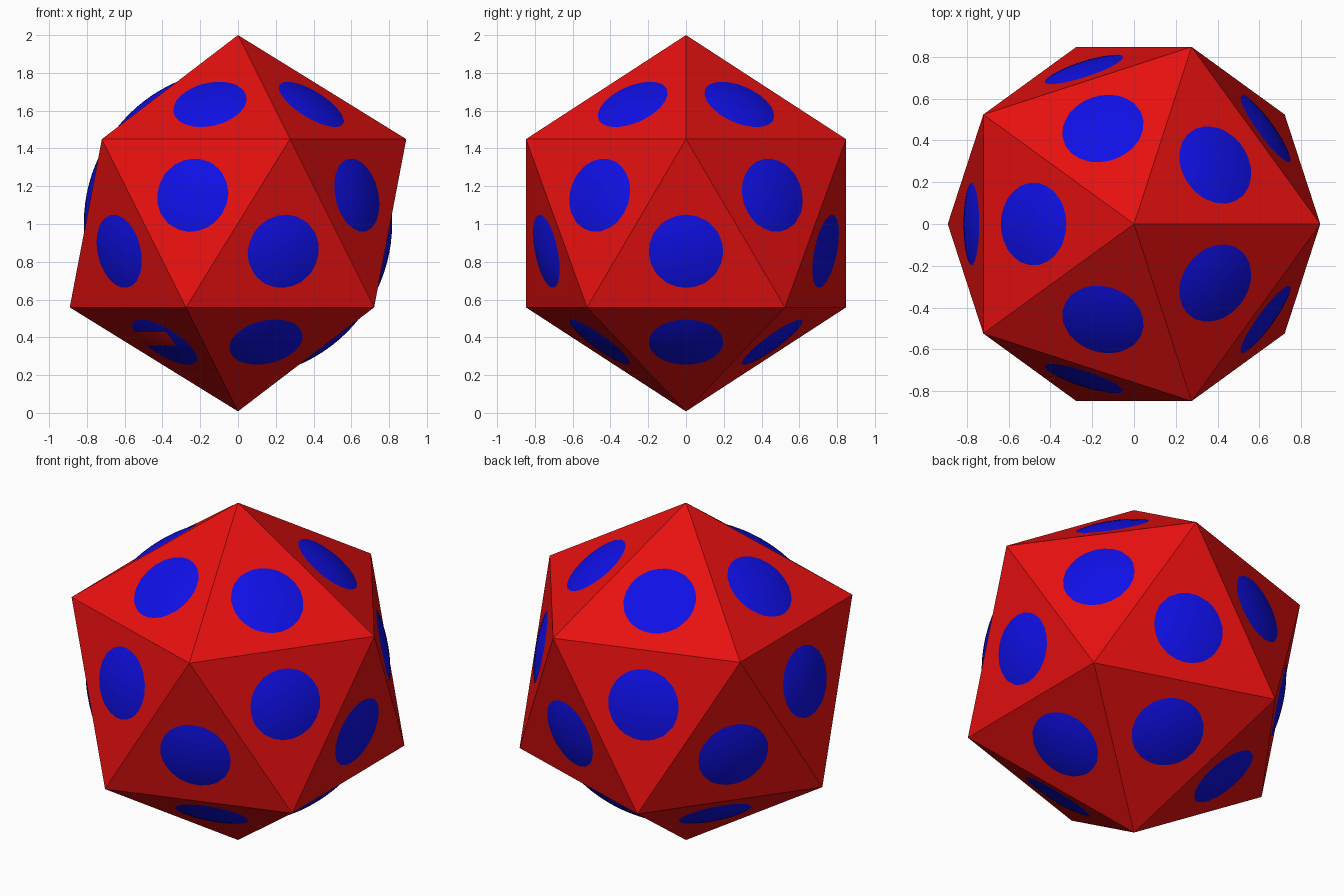
import bpy
import math

if "Cube" in bpy.data.objects:
    bpy.data.objects.remove(bpy.data.objects["Cube"])

CENTRE = (0, 0, 1.004)


def material(name, colour):
    mat = bpy.data.materials.new(name)
    mat.diffuse_color = colour
    mat.use_nodes = True
    mat.node_tree.nodes["Principled BSDF"].inputs["Base Color"].default_value = mat.diffuse_color
    return mat


red = material("red", (0.8, 0.005, 0.005, 1))
blue = material("blue", (0.005, 0.005, 0.8, 1))

# Flat-faced twenty-sided shell
bpy.ops.mesh.primitive_ico_sphere_add(subdivisions=1, radius=0.996, location=CENTRE)
shell = bpy.context.object
shell.name = "icosahedron_shell"
shell.data.materials.append(red)

# Smooth inner ball, bulging through the middle of every face
bpy.ops.mesh.primitive_uv_sphere_add(segments=96, ring_count=48, radius=0.816, location=CENTRE)
ball = bpy.context.object
ball.name = "inner_ball"
ball.data.materials.append(blue)
ball.data.materials.append(red)
bpy.ops.object.shade_smooth()

# Short red streak across one lower dot
for face in ball.data.polygons:
    c = face.center
    azimuth = math.degrees(math.atan2(c.y, c.x)) % 360
    if -0.64 < c.z < -0.58 and 195 < azimuth < 228:
        face.material_index = 1
